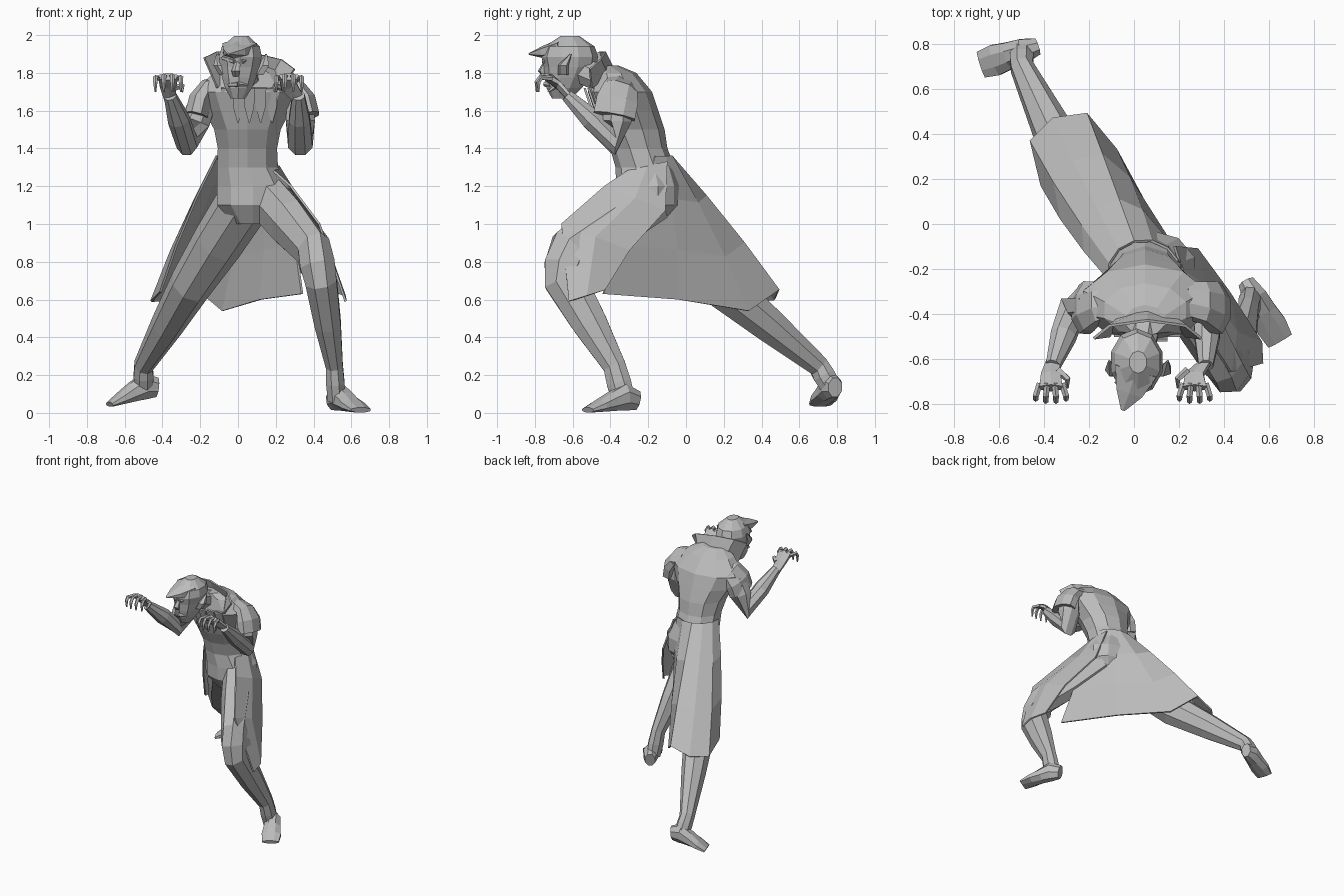
import bpy, bmesh, math
from mathutils import Vector

default_cube = bpy.data.objects.get("Cube")
if default_cube:
    bpy.data.objects.remove(default_cube, do_unlink=True)

GREY = (.5, .5, .5, 1)
grey = bpy.data.materials.new("plain_grey")
grey.use_nodes = True
grey.diffuse_color = GREY
grey.node_tree.nodes["Principled BSDF"].inputs["Base Color"].default_value = GREY

AXIS_X, AXIS_Y, AXIS_Z = Vector((1, 0, 0)), Vector((0, 1, 0)), Vector((0, 0, 1))


def finish(name, bm):
    """Turn a bmesh into a flat shaded object."""
    bmesh.ops.recalc_face_normals(bm, faces=bm.faces)
    mesh = bpy.data.meshes.new(name)
    bm.to_mesh(mesh)
    bm.free()
    mesh.materials.append(grey)
    obj = bpy.data.objects.new(name, mesh)
    bpy.context.collection.objects.link(obj)
    return obj


def tube(name, rings, sides=8, ref=AXIS_X, along=None, squash=1):
    """Loft elliptical rings of (x, y, z, radius, optional second radius)."""
    bm = bmesh.new()
    centres = [Vector(ring[:3]) for ring in rings]
    last = len(rings) - 1
    loops = []
    for i, (ring, centre) in enumerate(zip(rings, centres)):
        path = centres[min(i + 1, last)] - centres[max(i - 1, 0)]
        tangent = along or path.normalized()
        across = ref.cross(tangent).normalized()
        upward = tangent.cross(across)
        loop = []
        for k in range(sides):
            angle = math.tau * (k + .5) / sides
            offset = across * ring[3] * math.cos(angle)
            offset += upward * ring[-1] * squash * math.sin(angle)
            loop.append(bm.verts.new(centre + offset))
        loops.append(loop)
    for low, high in zip(loops, loops[1:]):
        for k in range(sides):
            n = (k + 1) % sides
            bm.faces.new((low[k], low[n], high[n], high[k]))
    bm.faces.new(loops[0])
    bm.faces.new(loops[-1])
    return finish(name, bm)


def limb(name, joints, fullness, squash):
    """Loft through the joints, swelling each bone at its middle."""
    rings = [Vector(joints[0])]
    for start, end in zip(joints, joints[1:]):
        middle = (Vector(start) + Vector(end)) / 2
        middle.w *= fullness
        rings += [middle, Vector(end)]
    return tube(name, rings, squash=squash)


def foot(name, heel, toe):
    """Wedge-shaped foot between two points on the sole."""
    shape = ((.04, .11), (.06, .15), (.065, .11), (.075, .07), (.065, .03))
    rings = []
    for i, (width, height) in enumerate(shape):
        centre = Vector(heel).lerp(Vector(toe), i / 4) + AXIS_Z * height / 2
        rings.append((*centre, width, height / 2))
    return tube(name, rings, ref=AXIS_Z)


def cloth(name, rows):
    """Join rows of points into a thin sheet."""
    bm = bmesh.new()
    grid = [[bm.verts.new(point) for point in row] for row in rows]
    for low, high in zip(grid, grid[1:]):
        for k in range(len(low) - 1):
            bm.faces.new((low[k], low[k + 1], high[k + 1], high[k]))
    obj = finish(name, bm)
    solid = obj.modifiers.new("thickness", "SOLIDIFY")
    solid.thickness = .012
    solid.offset = 0
    return obj


def spine_y(z):
    """Depth of the spine: upright hips, then leaning forward."""
    return -.2 - max(z - 1.25, 0) / 3


# Torso, with one width for each step up from the crotch
torso_rings = []
for i, width in enumerate((.11, .2, .2, .17, .165, .185, .24, .29, .19)):
    z = 1 + i / 10
    x = .08 if i < 3 else .05
    depth = min(.17, width * .92) - max(z - 1.7, 0) * .5
    torso_rings.append((x, spine_y(z), z, width, depth))
torso_rings.append((.05, -.43, 1.84, .09, .07))
tube("torso", torso_rings, sides=10, ref=AXIS_Y, along=AXIS_Z)
tube("neck", [(.05, -.4, 1.75, .08), (.02, -.6, 1.83, .07)])

# Head, narrow at the chin and widest above the eyes
head_rings = []
for i, width in enumerate((.04, .075, .095, .11, .12, .105, .04)):
    forward = -.66 + .015 * min(i, 3)
    head_rings.append((.003 * i, forward, 1.665 + .055 * i, width, width * 1.25))
tube("head", head_rings, sides=10, ref=AXIS_Y, along=AXIS_Z)
tube("hair_peak", [(.01, -.65, 1.93, .11), (-.02, -.75, 1.91, .07), (-.05, -.83, 1.9, .01)],
     sides=6, ref=AXIS_Z, squash=.5)
tube("nose", [(0, -.74, 1.86, .016), (-.01, -.76, 1.81, .025), (-.01, -.74, 1.78, .016)],
     sides=5, ref=AXIS_Y, along=AXIS_Z)
for word, side in (("right", -1), ("left", 1)):
    tube(word + "_ear", [(.02 + side * .09, -.65, 1.79, .03), (.02 + side * .12, -.65, 1.84, .03),
                         (.02 + side * .13, -.61, 1.9, .005)],
         sides=5, ref=AXIS_Y, along=AXIS_Z)
    tube(word + "_brow", [(side * .02, -.755, 1.86, .012), (side * .08, -.7, 1.88, .012)],
         sides=5, ref=AXIS_Z)
    tube(word + "_lip", [(0, -.745, 1.74, .014), (side * .05, -.715, 1.735, .01)],
         sides=5, ref=AXIS_Z)

# Standing collar, swept round the back of the neck
collar_base, collar_rim = [], []
for k in range(5):
    across, back = math.cos(math.pi * k / 4), math.sin(math.pi * k / 4)
    collar_base.append((.06 + .17 * across, -.5 + .12 * back, 1.72 + .09 * back))
    collar_rim.append((.06 + .24 * across, -.51 + .08 * back, 1.85 + .06 * back - .03 * across))
cloth("collar", [collar_base, collar_rim])

# Neck cloth in the middle and lapels at the sides, each a pointed strip
strips = ("right_lapel", "right_neck_cloth", "middle_neck_cloth", "left_neck_cloth", "left_lapel")
for k, name in enumerate(strips):
    rows = []
    for z, width in ((1.72, .03), (1.62, .025), (1.54, .004)):
        middle = .06 + (k - 2) * .06
        y = spine_y(z) - .18 + .02 * abs(k - 2)
        rows.append([(middle - width, y, z), (middle + width, y, z)])
    cloth(name, rows)

# Arms, flared sleeves and clawed hands
for word, inward, shoulder, elbow, wrist in (
        ("right", 1, -.18, -.27, -.36), ("left", -1, .33, .33, .32)):
    tube(word + "_sleeve", [(shoulder + inward * .1, -.34, 1.73, .09),
                            (shoulder + inward * .02, -.35, 1.71, .1),
                            (shoulder - inward * .02, -.365, 1.65, .12),
                            (shoulder - inward * .04, -.38, 1.57, .12)], squash=.55)
    limb(word + "_arm", [(shoulder, -.36, 1.66, .075), (elbow, -.37, 1.43, .07),
                         (wrist, -.63, 1.68, .035)], fullness=1.15, squash=1)
    palm = wrist - inward * .01 if inward > 0 else wrist - .05
    tube(word + "_palm", [(wrist, -.61, 1.66, .035), (palm, -.67, 1.73, .05),
                          (palm, -.73, 1.78, .06)], sides=6, ref=AXIS_Y, squash=.4)
    for k, finger in enumerate(("index", "middle", "ring", "little")):
        spread = inward * (1.5 - k)
        knuckle, tip = palm + spread * .033, palm + spread * .045
        drop = abs(spread) / 100
        tube(word + "_" + finger + "_finger", [
            (knuckle, -.71, 1.785 - drop, .014), (tip, -.765, 1.79 - drop, .014),
            (tip, -.795 + drop, 1.75, .012), (tip, -.795 + drop, 1.7, .005)], sides=5)
    thumb = palm + inward * .075
    tube(word + "_thumb", [(palm + inward * .03, -.65, 1.72, .018), (thumb, -.69, 1.73, .015),
                           (thumb, -.73, 1.7, .005)], sides=5, ref=AXIS_Z)

# Legs in a deep lunge
limb("left_leg", [(.15, -.19, 1.14, .15), (.4, -.61, .86, .13), (.44, -.64, .7, .12),
                  (.51, -.38, .25, .065), (.52, -.33, .07, .065)], fullness=1.08, squash=.75)
limb("right_leg", [(.04, -.17, 1.13, .16), (-.25, .18, .68, .125), (-.5, .7, .25, .06),
                   (-.5, .76, .15, .06)], fullness=1.05, squash=.9)
foot("left_foot", heel=(.5, -.26, .01), toe=(.65, -.52, 0))
foot("right_foot", heel=(-.43, .79, .08), toe=(-.68, .71, .03))

# Long coat tail, spreading from the back of the waist down to a pointed hem
hem = [(-.41, .17, .64), (-.46, .37, .59), (-.36, .47, .6), (-.21, .49, .65),
       (-.08, .33, .54), (.12, -.04, .6), (.34, -.44, .63)]
waist, outward = [], []
for k in range(len(hem)):
    angle = math.radians(190 - 28 * k)
    direction = Vector((math.cos(angle), math.sin(angle) * .92, 0))
    outward.append(direction)
    waist.append(Vector((.045, -.22, 1.36)) + direction * .16)
tail_rows = []
for step in (0, .3, .65, 1):
    bulge = .02 * math.sin(math.pi * step)
    tail_rows.append([top.lerp(Vector(low), step) + way * bulge
                      for top, low, way in zip(waist, hem, outward)])
cloth("coat_tail", tail_rows)

# Front flap of the coat, draped over the bent thigh
flap_rows = []
for back, front in (((.18, -.1, 1.33), (.19, -.31, 1.28)), ((.28, -.11, 1.07), (.28, -.43, 1.2)),
                    ((.42, -.3, .86), (.43, -.66, 1)), ((.5, -.43, .65), (.57, -.62, .59))):
    middle = (Vector(back) + Vector(front)) / 2 + AXIS_X * .03
    flap_rows.append([back, middle, front])
cloth("thigh_flap", flap_rows)
